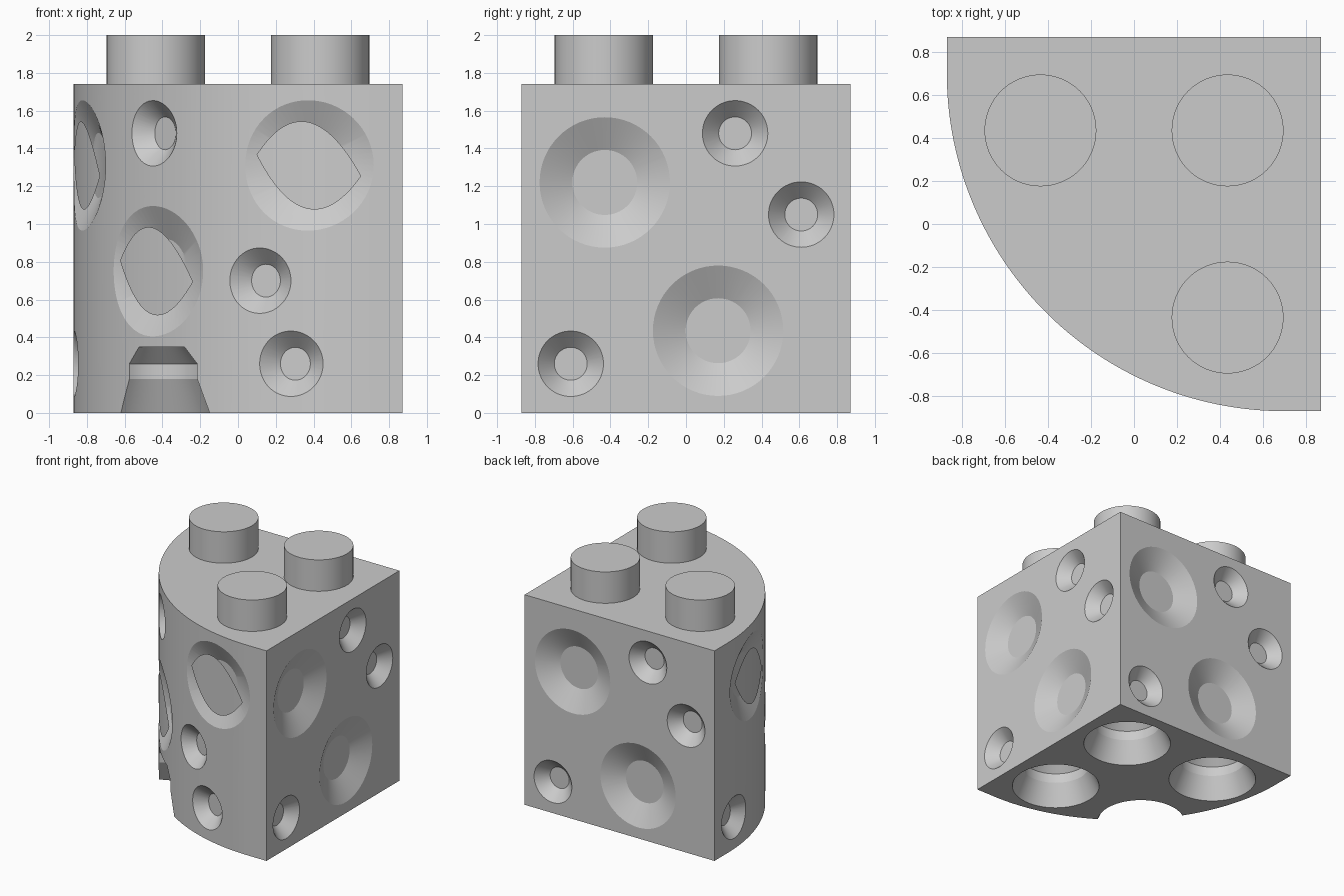
import bpy, bmesh, math
from mathutils import Vector

if "Cube" in bpy.data.objects:
    bpy.data.objects.remove(bpy.data.objects["Cube"])

HALF, HEIGHT, PITCH = 0.87, 1.74, 0.435    # half width, block height, stud offset
ARC_MID, ARC_R = 0.70, 1.57                # rounded corner centre and radius

grey = bpy.data.materials.new("light_grey")
grey.use_nodes = True
COLOUR = (0.6, 0.6, 0.6, 1)
grey.diffuse_color = COLOUR
grey.node_tree.nodes["Principled BSDF"].inputs["Base Color"].default_value = COLOUR


def loft(bm, rings):
    """Closed solid through rings of points."""
    loops = [[bm.verts.new(p) for p in ring] for ring in rings]
    n = len(loops[0])
    for a, b in zip(loops, loops[1:]):
        for i in range(n):
            bm.faces.new((a[i], a[(i + 1) % n], b[(i + 1) % n], b[i]))
    bm.faces.new(loops[0][::-1])
    bm.faces.new(loops[-1])


def turned(bm, profile, place, sides=64):
    """Loft circles given as (radius, depth), positioned by place(u, v, depth)."""
    steps = [2 * math.pi * i / sides for i in range(sides)]
    loft(bm, [[place(r * math.cos(t), r * math.sin(t), d) for t in steps]
              for r, d in profile])


def finish(bm, name):
    bmesh.ops.recalc_face_normals(bm, faces=bm.faces)
    mesh = bpy.data.meshes.new(name)
    bm.to_mesh(mesh)
    bm.free()
    ob = bpy.data.objects.new(name, mesh)
    mesh.materials.append(grey)
    bpy.context.collection.objects.link(ob)
    return ob


def smooth(ob):
    bpy.ops.object.select_all(action='DESELECT')
    ob.select_set(True)
    bpy.context.view_layer.objects.active = ob
    bpy.ops.object.shade_smooth_by_angle(angle=math.radians(20))


# Quarter-round block
SEGMENTS = 96
outline = [(HALF, -HALF), (HALF, HALF), (-HALF, HALF)]
for i in range(SEGMENTS + 1):
    t = math.pi * (1 + 0.5 * i / SEGMENTS)
    outline.append((ARC_MID + ARC_R * math.cos(t), ARC_MID + ARC_R * math.sin(t)))
bm = bmesh.new()
loft(bm, [[(x, y, z) for x, y in outline] for z in (0, HEIGHT)])
block = finish(bm, "block")

# Dimple shapes: (radius, depth) from outside the wall to the floor
SMALL = [(0.193, -0.02), (0.087, 0.087)]
LARGE = [(0.385, -0.02), (0.172, 0.087)]
SOCKET = [(0.36, -0.045), (0.26, 0.18), (0.26, 0.26), (0.175, 0.35)]


def right_wall(u, z):
    return lambda a, b, d: Vector((HALF - d, u + a, z + b))


def back_wall(u, z):
    return lambda a, b, d: Vector((-u - a, HALF - d, z + b))


def round_wall(angle, z):
    def place(a, b, d):
        t = angle + a / ARC_R
        r = ARC_R - d
        return Vector((ARC_MID + r * math.cos(t), ARC_MID + r * math.sin(t), z + b))
    return place


def at_x(x):
    return 2 * math.pi - math.acos((x - ARC_MID) / ARC_R)


def at_y(y):
    return math.pi - math.asin((y - ARC_MID) / ARC_R)


def underside(x, y):
    return lambda a, b, d: Vector((x + a, y + b, d))


cut = bmesh.new()
# The two flat walls share one dimple pattern
for wall in (right_wall, back_wall):
    for u, z in ((0.26, 1.48), (0.61, 1.05), (-0.61, 0.26)):
        turned(cut, SMALL, wall(u, z))
    for u, z in ((-0.43, 1.22), (0.17, 0.435)):
        turned(cut, LARGE, wall(u, z))

# Curved wall dimples
for t, z in ((at_x(-0.45), 1.48), (at_x(0.115), 0.70), (at_x(0.28), 0.26), (at_y(0.6), 0.26)):
    turned(cut, SMALL, round_wall(t, z))
for t, z in ((at_x(0.37), 1.31), (at_x(-0.45), 0.75), (at_y(0.32), 1.31)):
    turned(cut, LARGE, round_wall(t, z))

# Four stud sockets underneath, one breaking through the curve
for x in (-PITCH, PITCH):
    for y in (-PITCH, PITCH):
        turned(cut, SOCKET, underside(x, y))
cutter = finish(cut, "dimple_cutter")
cutter.hide_render = True

mod = block.modifiers.new("dimples", 'BOOLEAN')
mod.operation, mod.solver, mod.object = 'DIFFERENCE', 'EXACT', cutter
bpy.context.view_layer.objects.active = block
bpy.ops.object.modifier_apply(modifier=mod.name)
bpy.data.objects.remove(cutter)
smooth(block)

# Studs on top
for name, x, y in (("stud_back_right", -PITCH, PITCH), ("stud_back_left", PITCH, PITCH),
                   ("stud_front_left", PITCH, -PITCH)):
    bm = bmesh.new()
    turned(bm, [(0.26, HEIGHT - 0.01), (0.26, 2.0)], underside(x, y))
    smooth(finish(bm, name))
